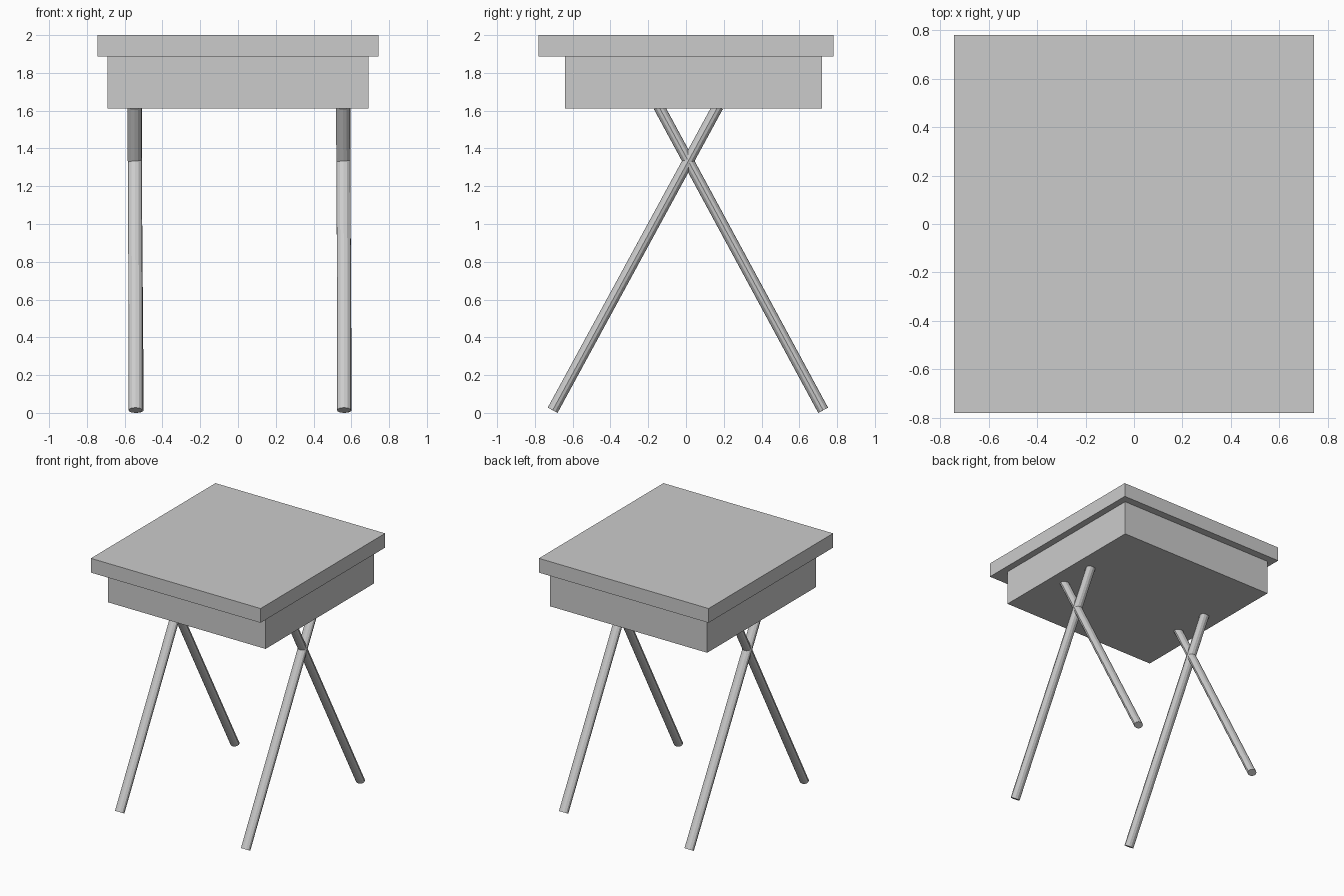
import bpy
from mathutils import Vector, Matrix

if "Cube" in bpy.data.objects:
    bpy.data.objects.remove(bpy.data.objects["Cube"])


def box(name, lo, hi):
    lo, hi = Vector(lo), Vector(hi)
    bpy.ops.mesh.primitive_cube_add(size=1, location=(lo + hi) / 2)
    ob = bpy.context.object
    ob.name = name
    ob.scale = hi - lo
    return ob


def leg(name, foot, top, rx=0.037, ry=0.0295, sides=12):
    foot, top = Vector(foot), Vector(top)
    axis = top - foot
    bpy.ops.mesh.primitive_cylinder_add(vertices=sides, radius=1, depth=1)
    ob = bpy.context.object
    ob.name = name
    # Slightly oval section: wider across x than within the crossing plane
    z = axis.normalized()
    y = z.cross(Vector((1, 0, 0))).normalized()
    x = y.cross(z)
    rot = Matrix((x, y, z)).transposed().to_4x4()
    size = Matrix.Diagonal((rx, ry, axis.length, 1))
    ob.data.transform(rot @ size)
    ob.location = (foot + top) / 2
    return ob


# Table top slab and the box beneath it
box("table_top", (-0.744, -0.78, 1.887), (0.744, 0.78, 2.0))
box("drawer_box", (-0.69, -0.64, 1.612), (0.69, 0.72, 1.887))

# Crossed leg pairs, one on each side
for side, front_x, foot_x, top_x in (("left", -0.543, -0.536, -0.549),
                                     ("right", 0.561, 0.565, 0.556)):
    leg(side + "_front_leg", (front_x, -0.706, 0.014), (front_x - 0.002, 0.169, 1.622))
    leg(side + "_back_leg", (foot_x, 0.726, 0.014), (top_x, -0.144, 1.622))
